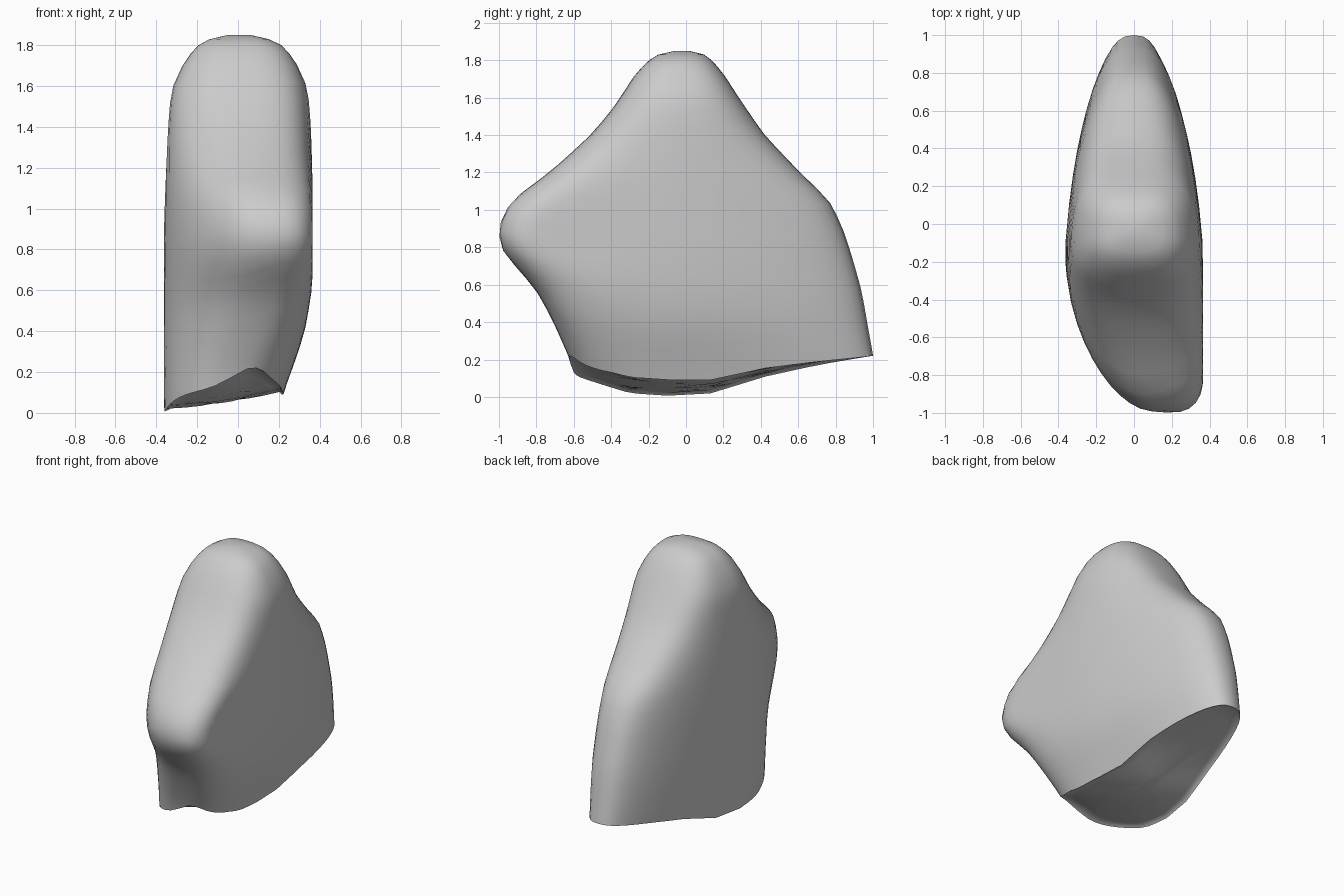
import bpy, bmesh, math

if "Cube" in bpy.data.objects:
    bpy.data.objects.remove(bpy.data.objects["Cube"])

# Section table: height, front y, back y, left x, right x
PROFILE = [
    (0.00, -0.56, 1.00, -0.36, 0.20),
    (0.12, -0.60, 1.00, -0.365, 0.23),
    (0.22, -0.63, 1.00, -0.365, 0.27),
    (0.40, -0.71, 0.97, -0.365, 0.33),
    (0.57, -0.80, 0.94, -0.365, 0.355),
    (0.78, -0.985, 0.88, -0.365, 0.365),
    (0.90, -1.01, 0.84, -0.365, 0.365),
    (1.05, -0.94, 0.77, -0.36, 0.365),
    (1.20, -0.73, 0.61, -0.355, 0.365),
    (1.40, -0.51, 0.42, -0.345, 0.36),
    (1.53, -0.40, 0.33, -0.335, 0.35),
    (1.62, -0.34, 0.27, -0.32, 0.335),
    (1.73, -0.27, 0.20, -0.26, 0.28),
    (1.80, -0.20, 0.14, -0.20, 0.22),
    (1.835, -0.14, 0.09, -0.13, 0.14),
    (1.85, -0.06, 0.02, -0.05, 0.06),
]
# Lower left edge seen from the side: y, height
KEEL = [(-0.65, 0.13), (-0.58, 0.10), (-0.3, 0.02), (0, 0.0), (0.15, 0.02),
        (0.4, 0.10), (0.7, 0.165), (1.0, 0.22)]
TOP, SEGMENTS = 1.85, 48


def lookup(table, key):
    key = min(max(key, table[0][0]), table[-1][0])
    for a, b in zip(table, table[1:]):
        if key <= b[0]:
            f = (key - a[0]) / (b[0] - a[0])
            return [p + (q - p) * f for p, q in zip(a[1:], b[1:])]


def underside(x, y):
    # rises from the left edge to the right, with an arch at the front
    base = lookup(KEEL, y)[0]
    lift = 0.085 * max(0, min(1, (x + 0.36) / 0.58)) ** 1.3 * (1 - max(y, 0))
    front = max(0, min(1, (-y - 0.4) / 0.2))
    arch = 0.08 * front * math.exp(-((x - 0.08) / 0.14) ** 2)
    return base + lift * (1 - 0.6 * front) + arch


def power(v, n):
    return math.copysign(abs(v) ** (2 / n), v)


def outline(z, angle):
    front, back, left, right = lookup(PROFILE, z)
    k = max(0, min(1, (z - 1.0) / 0.6))
    y_mid = -0.10 * (1 - k) - 0.03 * k
    s, c = math.sin(angle), math.cos(angle)
    n = 2.6 + 0.2 * k
    y = y_mid + power(c, n) * ((back - y_mid) if c > 0 else (y_mid - front))
    half = power(s, n) * (right - left) / 2
    # the plan narrows towards the back
    half *= 1 - 0.27 * max(0, y + 0.1) / 1.1
    x = (left + right) / 2 + half
    if y < -0.2:
        # the nose leans to the right, strongest around its tip
        x += 0.17 * ((-y - 0.2) / 0.8) ** 1.6 * min(1, z / 0.5)
        x = min(x, 0.365)
    else:
        x -= (left + right) / 2 * max(0, y)
    return x, y


bm = bmesh.new()
rings = []

# Underside rings, from the middle out to the rim
rim = []
for i in range(SEGMENTS):
    a = 2 * math.pi * i / SEGMENTS
    z = 0.1
    for _ in range(20):
        x, y = outline(z, a)
        z = (z + underside(x, y)) / 2
    rim.append((x, y, z))
for scale in (0.15, 0.4, 0.65, 0.85, 0.96):
    ring = []
    for x, y, z in rim:
        px, py = -0.06 + (x + 0.06) * scale, 0.1 + (y - 0.1) * scale
        ring.append(bm.verts.new((px, py, underside(px, py) + 0.015)))
    rings.append(ring)

# Side wall rings, from the slanted rim up to the level crown
levels = [0, 0.03] + [j / 22 for j in range(2, 20)] + [0.92, 0.95, 0.972, 0.988, 1]
for t in levels:
    ring = []
    for i, (rx, ry, base) in enumerate(rim):
        z = base + (TOP - base) * t
        x, y = outline(z, 2 * math.pi * i / SEGMENTS)
        ring.append(bm.verts.new((x, y, z)))
    rings.append(ring)

for lower, upper in zip(rings, rings[1:]):
    for i in range(SEGMENTS):
        j = (i + 1) % SEGMENTS
        bm.faces.new((lower[i], lower[j], upper[j], upper[i]))
bm.faces.new(rings[0])
bm.faces.new(rings[-1])

# Gentle relaxing of the side wall
wall = [v for ring in rings[7:-2] for v in ring]
bmesh.ops.smooth_vert(bm, verts=wall, factor=0.4,
                      use_axis_x=True, use_axis_y=True, use_axis_z=True)
bmesh.ops.recalc_face_normals(bm, faces=bm.faces)

mesh = bpy.data.meshes.new("boulder")
bm.to_mesh(mesh)
bm.free()
boulder = bpy.data.objects.new("boulder", mesh)
bpy.context.collection.objects.link(boulder)
bpy.context.view_layer.objects.active = boulder
boulder.select_set(True)
bpy.ops.object.shade_smooth_by_angle(angle=math.radians(60))
